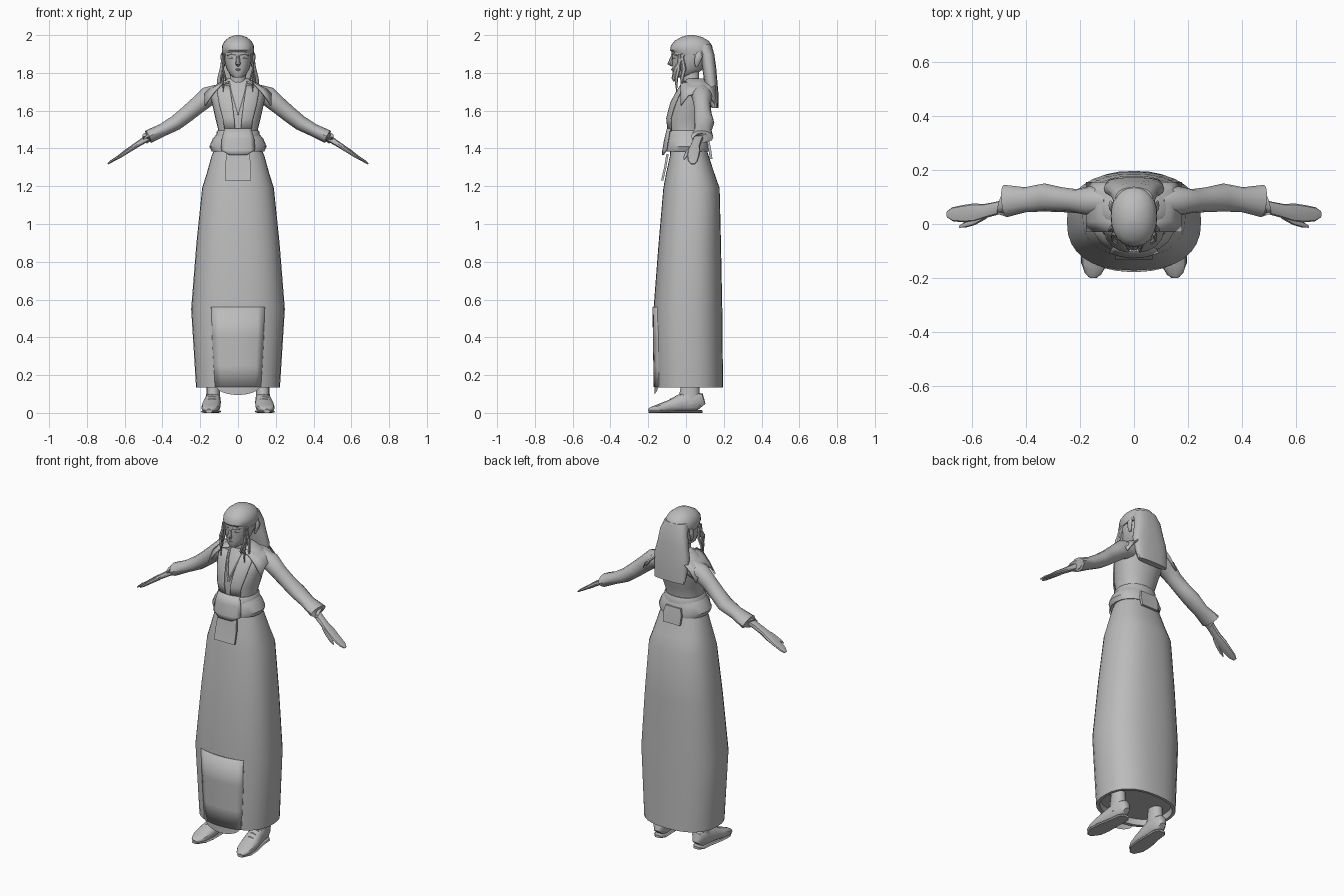
import bpy, bmesh, math
from mathutils import Vector

grey = bpy.data.materials.new("plain_grey")
grey.diffuse_color = (0.5, 0.5, 0.5, 1)


def finish(name, rings, caps=True, angle=40, closed=True):
    """Skin a list of vertex rings into one object."""
    bm = bmesh.new()
    vs = [[bm.verts.new(p) for p in r] for r in rings]
    n = len(vs[0])
    for a, b in zip(vs, vs[1:]):
        for i in range(n if closed else n - 1):
            j = (i + 1) % n
            bm.faces.new((a[i], a[j], b[j], b[i]))
    if caps and closed:
        bm.faces.new(vs[0])
        bm.faces.new(vs[-1])
    bmesh.ops.recalc_face_normals(bm, faces=bm.faces)
    me = bpy.data.meshes.new(name)
    bm.to_mesh(me)
    bm.free()
    me.materials.append(grey)
    ob = bpy.data.objects.new(name, me)
    bpy.context.collection.objects.link(ob)
    bpy.ops.object.select_all(action='DESELECT')
    ob.select_set(True)
    bpy.context.view_layer.objects.active = ob
    bpy.ops.object.shade_smooth_by_angle(angle=math.radians(angle))
    return ob


def spow(c, e):
    return math.copysign(abs(c) ** (2 / e), c)


def oval(z, hw, yf, yb, n=24, e=2.2):
    """Horizontal rounded ring from half width and front/back limits."""
    cy, ry = (yf + yb) / 2, (yb - yf) / 2
    return [(hw * spow(math.cos(t), e), cy + ry * spow(math.sin(t), e), z)
            for t in (2 * math.pi * i / n for i in range(n))]


def loft(name, prof, n=24, e=2.2, **kw):
    return finish(name, [oval(*p, n=n, e=e) for p in prof], **kw)


def tube(name, pts, s=1, n=10, e=2, ref=(0, 1, 0)):
    """Sweep ovals along (x, y, z, radius along ref, other radius)."""
    P = [Vector((s * p[0], p[1], p[2])) for p in pts]
    rings = []
    for i, p in enumerate(pts):
        t = (P[min(i + 1, len(P) - 1)] - P[max(i - 1, 0)]).normalized()
        u = Vector(ref)
        u = (u - t * u.dot(t)).normalized()
        v = t.cross(u)
        rings.append([P[i] + u * p[3] * spow(math.cos(a), e) + v * p[4] * spow(math.sin(a), e)
                      for a in (2 * math.pi * k / n for k in range(n))])
    return finish(name, rings)


TORSO = [(1.36, .125, -.085, .11), (1.42, .115, -.085, .10), (1.50, .105, -.088, .10),
         (1.56, .12, -.095, .12), (1.64, .138, -.075, .138), (1.70, .15, -.045, .145),
         (1.74, .115, -.02, .135), (1.77, .055, .0, .10)]
SKIRT = [(1.43, .11, -.07, .10), (1.36, .14, -.085, .12), (1.27, .165, -.105, .15),
         (1.19, .19, -.12, .178), (.9, .22, -.145, .185), (.55, .248, -.172, .192),
         (.135, .222, -.165, .196)]


def front_y(prof, x, z, e=2.2):
    """Front surface depth of a lofted profile at x, z."""
    p = sorted(prof)
    for a, b in zip(p, p[1:]):
        if a[0] <= z <= b[0]:
            k = (z - a[0]) / (b[0] - a[0])
            hw, yf, yb = (a[i] + (b[i] - a[i]) * k for i in (1, 2, 3))
            f = max(0, 1 - min(1, abs(x) / hw) ** e) ** (1 / e)
            return (yf + yb) / 2 - (yb - yf) / 2 * f
    return 0


def panel(name, prof, rows, lift=.006, cols=8):
    """Thin cloth plate lying on a profile; rows are (z, x0, x1)."""
    rings = [[(x, front_y(prof, x, z) - lift, z)
              for x in (x0 + (x1 - x0) * i / cols for i in range(cols + 1))]
             for z, x0, x1 in rows]
    ob = finish(name, rings, closed=False)
    m = ob.modifiers.new("thickness", 'SOLIDIFY')
    m.thickness, m.offset = .006, 0
    return ob


# Long skirt, closed just inside the hem
sk = loft("skirt", SKIRT + [(.135, .205, -.145, .18), (.17, .20, -.14, .17)], n=32, e=2.4)
panel("skirt_front_panel", SKIRT,
      [(z, -w, w) for z, w in ((.56, .14), (.4, .136), (.25, .128), (.137, .12))], .003)
finish("skirt_front_hem", [[(x, front_y(SKIRT, x, .14) - .003, z if k else .14 - .045 * (1 - (x / .12) ** 2) ** .6)
       for x in (.12 * (i / 6 - 1) for i in range(13))] for k, z in enumerate((0, .14))], closed=False)
for s in (1, -1):
    tube("skirt_slit_edge", [(x, front_y(SKIRT, x, z) - .003, z, .003, .003)
         for x, z in ((.142, .56), (.134, .35), (.122, .14))], s, 6)

# Bodice, neck and crossed collar
loft("bodice", TORSO)
loft("neck", [(1.70, .05, -.01, .09), (1.77, .042, -.015, .07), (1.84, .042, -.02, .07)], n=14)
for s in (1, -1):
    tube("collar_edge", [(x, front_y(TORSO, x, z) - .003, z, .005, .007)
         for x, z in ((.045, 1.755), (.035, 1.70), (.018, 1.64), (0, 1.58))], s, 6)
    panel("vest_panel", TORSO, [(1.735, s * .045, s * .10), (1.70, s * .04, s * .11),
          (1.64, s * .03, s * .10), (1.56, s * .02, s * .08), (1.49, s * .015, s * .068)], .008)
    # Stiff shoulder flap
    flap = finish("shoulder_flap", [[(s * x, y, z + d) for x, z, d in
           ((.05, 1.755, 0), (.09, 1.745, 0), (.135, 1.73, b), (.178, 1.70, b * 2))]
           for y, b in ((-.03, -.035), (.01, -.008), (.07, 0), (.12, -.005), (.155, -.03))], closed=False)
    flap.modifiers.new("thickness", 'SOLIDIFY').thickness = .01

# Sash, flared waist cloth, apron front and pouch
loft("waist_flare", [(1.48, .11, -.09, .105), (1.45, .135, -.10, .115), (1.41, .152, -.112, .125),
                     (1.385, .14, -.112, .125), (1.395, .11, -.08, .10)], n=20)
loft("sash", [(1.495, .108, -.092, .106), (1.49, .113, -.097, .11), (1.455, .118, -.102, .112), (1.45, .112, -.095, .10)])
SASH = [(1.34, .15, -.122, .12), (1.42, .15, -.115, .12), (1.51, .12, -.092, .11)]
panel("apron_front", SASH, [(1.505, -.07, .07), (1.45, -.085, .085), (1.39, -.09, .09), (1.365, -.045, .045)], .005)
finish("pouch", [[(-w, y, z), (w, y, z), (w, y + .012, z), (-w, y + .012, z)]
       for z, y, w in ((1.37, -.104, .062), (1.30, -.116, .068), (1.23, -.132, .068))])
finish("back_bow", [[(-w, y, z), (w, y, z), (w, y + .014, z), (-w, y + .014, z)]
       for z, y, w in ((1.44, .11, .05), (1.40, .118, .06), (1.345, .126, .055))])

# Head with a sculpted face profile
loft("head", [(1.775, .022, -.062, .0), (1.79, .042, -.07, .05), (1.82, .06, -.072, .09),
              (1.86, .072, -.074, .115), (1.90, .077, -.076, .125), (1.94, .076, -.076, .125),
              (1.97, .06, -.05, .10)], n=20)
tube("nose", [(0, -.07, 1.895, .006, .008), (0, -.078, 1.865, .012, .01), (0, -.085, 1.85, .014, .014),
              (0, -.072, 1.84, .008, .01)], n=8)
tube("lips", [(-.022, -.062, 1.818, .003, .003), (0, -.072, 1.818, .007, .007), (.022, -.062, 1.818, .003, .003)], n=8)
for s in (1, -1):
    tube("brow", [(.012, -.074, 1.895, .005, .004), (.035, -.068, 1.90, .005, .005), (.056, -.05, 1.893, .004, .004)], s, 6)
    tube("eyelid", [(.016, -.068, 1.876, .003, .004), (.032, -.065, 1.878, .006, .006), (.048, -.054, 1.876, .003, .003)], s, 6)
    tube("ear", [(.073, .055, 1.835, .008, .006), (.082, .06, 1.86, .016, .008), (.086, .068, 1.89, .02, .008),
                 (.08, .07, 1.91, .008, .005)], s, 8)
    # Loose locks framing the face
    for i, (x, y, z) in enumerate(((.078, -.04, 1.70), (.09, -.01, 1.73), (.065, -.055, 1.755))):
        tube("face_lock", [(.072, -.035 + i * .012, 1.90, .008, .006), (.08, y, 1.82, .012, .006),
                           (x, y - .012, 1.77, .010, .006), (x, y - .01, z, .002, .002)], s, 6)

# Close fitting cap of hair and the long fall behind
loft("hair_cap", [(1.895, .083, -.06, .138), (1.92, .086, -.084, .143), (1.945, .084, -.08, .138),
                  (1.97, .07, -.06, .12), (1.99, .045, -.025, .085), (2.0, .012, .01, .045)], n=24)
loft("hair_fall", [(1.95, .07, .03, .135), (1.90, .085, .075, .15), (1.83, .095, .085, .16), (1.76, .112, .095, .166),
                   (1.69, .108, .11, .172), (1.615, .10, .135, .172)], n=18, e=2.6)

for s in (1, -1):
    # Sleeved arm with a flared cuff
    tube("sleeve", [(.10, .085, 1.69, .05, .05), (.16, .085, 1.675, .055, .052), (.215, .085, 1.628, .044, .046),
                    (.27, .09, 1.582, .046, .043), (.33, .098, 1.535, .052, .04), (.40, .09, 1.497, .046, .034),
                    (.475, .085, 1.462, .060, .036), (.49, .08, 1.453, .045, .028), (.46, .08, 1.468, .03, .02)], s, 12)
    tube("hand", [(.44, .075, 1.476, .03, .02), (.50, .06, 1.442, .024, .017), (.55, .048, 1.41, .026, .014),
                  (.59, .042, 1.384, .034, .013), (.63, .038, 1.357, .032, .009), (.67, .036, 1.332, .026, .007),
                  (.69, .036, 1.318, .012, .004)], s, 10, 2.6)
    tube("thumb", [(.55, .03, 1.405, .012, .01), (.59, .008, 1.38, .012, .009),
                   (.625, -.004, 1.355, .010, .007), (.645, -.01, 1.342, .004, .003)], s, 8)

    # Ankle, shoe and sole
    loft("ankle", [(.30, .042, -.03, .07), (.18, .035, -.02, .068), (.10, .036, -.035, .072),
                   (.05, .04, -.05, .078)], n=12).location.x = s * .132
    tube("shoe", [(.128, .086, .035, .018, .022), (.129, .07, .055, .036, .05), (.131, .02, .062, .04, .056),
                  (.135, -.03, .052, .044, .046), (.142, -.09, .036, .05, .031), (.148, -.15, .024, .046, .02),
                  (.152, -.185, .018, .03, .013), (.153, -.198, .014, .012, .007)], s, 12, 2.6, (1, 0, 0))
    tube("sole", [(.128, .086, .007, .02, .007), (.129, .06, .007, .04, .007), (.133, .0, .007, .042, .007),
                  (.142, -.09, .007, .052, .007), (.148, -.15, .007, .048, .007),
                  (.153, -.198, .007, .016, .007)], s, 8, 5, (1, 0, 0))
    for y, z in ((-.03, .099), (-.055, .087), (-.08, .074)):
        tube("shoe_lace", [(.115, y, z - .006, .004, .004), (.138, y, z, .004, .004), (.16, y, z - .006, .004, .004)], s, 6)
